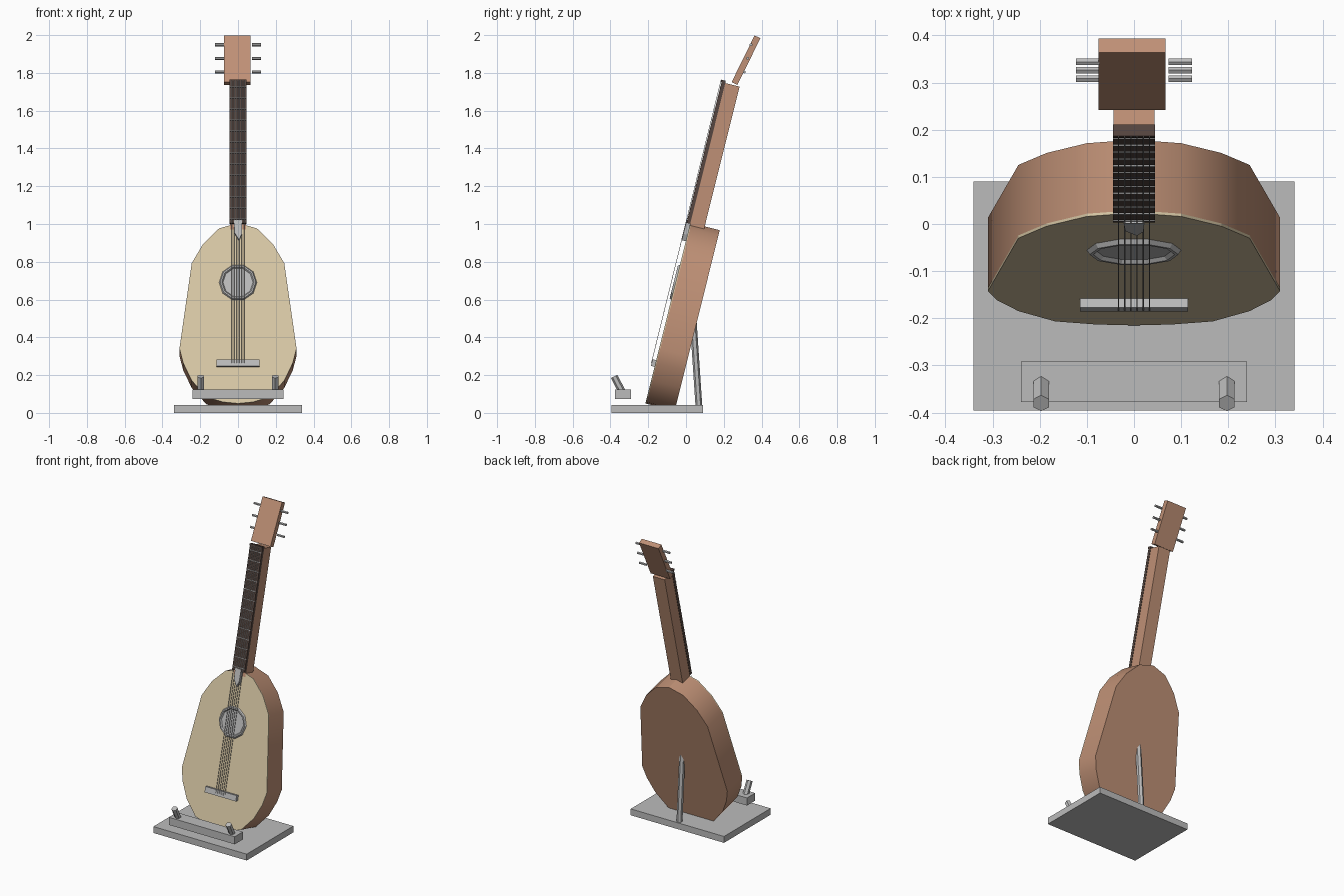
import bpy, bmesh, math
from mathutils import Matrix, Vector

cube = bpy.data.objects.get("Cube")
if cube:
    bpy.data.objects.remove(cube, do_unlink=True)


def material(name, r, g, b):
    m = bpy.data.materials.new(name)
    m.use_nodes = True
    m.diffuse_color = (r, g, b, 1)
    m.node_tree.nodes["Principled BSDF"].inputs["Base Color"].default_value = (r, g, b, 1)
    return m


WOOD = material("warm_brown_wood", 0.52, 0.28, 0.18)
CREAM = material("cream_spruce", 0.69, 0.58, 0.38)
GREY = material("plain_grey", 0.5, 0.5, 0.5)
DARK = material("dark_fingerboard", 0.09, 0.06, 0.05)

# Leaning frame of the instrument: local z runs up the strings, local y goes in from the front
LEAN = math.radians(14)
TILT = Matrix.Translation((0, -0.215, 0.05)) @ Matrix.Rotation(-LEAN, 4, 'X')
FLAT = Matrix.Identity(4)


def finish(name, bm, mat, frame=FLAT, smooth=False):
    bmesh.ops.recalc_face_normals(bm, faces=bm.faces)
    mesh = bpy.data.meshes.new(name)
    bm.transform(frame)
    bm.to_mesh(mesh)
    bm.free()
    mesh.materials.append(mat)
    ob = bpy.data.objects.new(name, mesh)
    bpy.context.collection.objects.link(ob)
    if smooth:
        bpy.ops.object.select_all(action='DESELECT')
        ob.select_set(True)
        bpy.context.view_layer.objects.active = ob
        bpy.ops.object.shade_smooth_by_angle(angle=math.radians(32))
    return ob


def box(name, x, y, z, mat, frame=FLAT):
    bm = bmesh.new()
    bmesh.ops.create_cube(bm, size=1)
    size = Matrix.Diagonal((x[1] - x[0], y[1] - y[0], z[1] - z[0], 1))
    mid = Matrix.Translation((sum(x) / 2, sum(y) / 2, sum(z) / 2))
    bm.transform(mid @ size)
    return finish(name, bm, mat, frame)


def rod(name, a, b, radius, mat, frame=FLAT, sides=6):
    a, b = Vector(a), Vector(b)
    bm = bmesh.new()
    bmesh.ops.create_cone(bm, cap_ends=True, segments=sides, radius1=radius,
                          radius2=radius, depth=(b - a).length)
    turn = (b - a).to_track_quat('Z', 'Y').to_matrix().to_4x4()
    bm.transform(Matrix.Translation((a + b) / 2) @ turn)
    return finish(name, bm, mat, frame)


def plate(name, outline, y0, y1, mat, frame=FLAT, smooth=False):
    """Extrude an x-z outline from y0 to y1."""
    bm = bmesh.new()
    face = bm.faces.new([bm.verts.new((x, y0, z)) for x, z in outline])
    new = bmesh.ops.extrude_face_region(bm, geom=[face])["geom"]
    bmesh.ops.translate(bm, vec=(0, y1 - y0, 0),
                        verts=[v for v in new if isinstance(v, bmesh.types.BMVert)])
    return finish(name, bm, mat, frame, smooth)


# Body and soundboard
half = [(0.08, 0.008), (0.167, 0.035), (0.245, 0.125), (0.29, 0.22), (0.31, 0.3),
        (0.245, 0.765), (0.185, 0.87), (0.1, 0.955)]
outline = [(0, 0)] + half + [(0, 0.985)] + [(-x, z) for x, z in reversed(half)]
plate("body", outline, 0.006, 0.16, WOOD, TILT, smooth=True)
plate("soundboard", outline, 0, 0.006, CREAM, TILT)

# Sound hole ring and disc
ROSE_Z, SIDES = 0.66, 10


def circle(r):
    return [(r * math.cos(math.tau * i / SIDES), ROSE_Z + r * math.sin(math.tau * i / SIDES))
            for i in range(SIDES)]


plate("sound_hole_disc", circle(0.085), -0.002, 0.002, GREY, TILT)
bm = bmesh.new()
section = [(0.1, 0), (0.094, -0.01), (0.086, -0.01), (0.078, 0)]
loops = [[bm.verts.new((x, y, z)) for x, z in circle(r)] for r, y in section]
for a, b in zip(loops, loops[1:]):
    for i in range(SIDES):
        j = (i + 1) % SIDES
        bm.faces.new((a[i], a[j], b[j], b[i]))
finish("sound_hole_ring", bm, GREY, TILT)

# Bridge and pointed heel plate
box("bridge", (-0.114, 0.114), (-0.02, 0.001), (0.2, 0.236), GREY, TILT)
plate("heel_plate", [(-0.022, 0.995), (0.022, 0.995), (0.02, 0.92), (0.006, 0.885), (-0.018, 0.925)],
      -0.025, 0.001, GREY, TILT)

# Neck, fingerboard, nut and frets
box("neck", (-0.043, 0.043), (0, 0.078), (0.95, 1.748), WOOD, TILT)
box("fingerboard", (-0.045, 0.045), (-0.02, 0), (0.98, 1.748), DARK, TILT)
box("nut", (-0.045, 0.045), (-0.025, 0), (1.748, 1.76), DARK, TILT)
for i in range(13):
    z = 1.0 + i * 0.06
    box(f"fret_{i + 1}", (-0.045, 0.045), (-0.0225, -0.019), (z, z + 0.004), GREY, TILT)

# Strings
for i in range(6):
    x = -0.033 + i * 0.0132
    rod(f"string_{i + 1}", (x, -0.021, 0.215), (x, -0.0255, 1.755), 0.0013, GREY, TILT, 4)

# Headstock, leaning further back than the neck
HEAD = Matrix.Translation((0, 0.257, 1.744)) @ Matrix.Rotation(-math.radians(26.2), 4, 'X')
box("headstock", (-0.075, 0.067), (-0.017, 0.017), (0, 0.275), WOOD, HEAD)

# Tuning pegs
for side, name in ((1, "left"), (-1, "right")):
    for i in range(3):
        y, z = 0.308 + i * 0.018, 1.805 + i * 0.072
        rod(f"{name}_tuner_{i + 1}", (side * 0.073, y, z), (side * 0.123, y, z), 0.008, GREY)

# Stand: base, front rest, two rest pegs and the rear strut
box("stand_base", (-0.34, 0.34), (-0.395, 0.09), (0, 0.042), GREY)
box("front_rest", (-0.24, 0.24), (-0.377, -0.292), (0.073, 0.123), GREY)
for side, name in ((1, "left"), (-1, "right")):
    rod(f"{name}_rest_peg", (side * 0.197, -0.34, 0.115), (side * 0.197, -0.38, 0.193), 0.019, GREY)
rod("rear_strut", (0, 0.068, 0.04), (0, 0.034, 0.55), 0.018, GREY)
